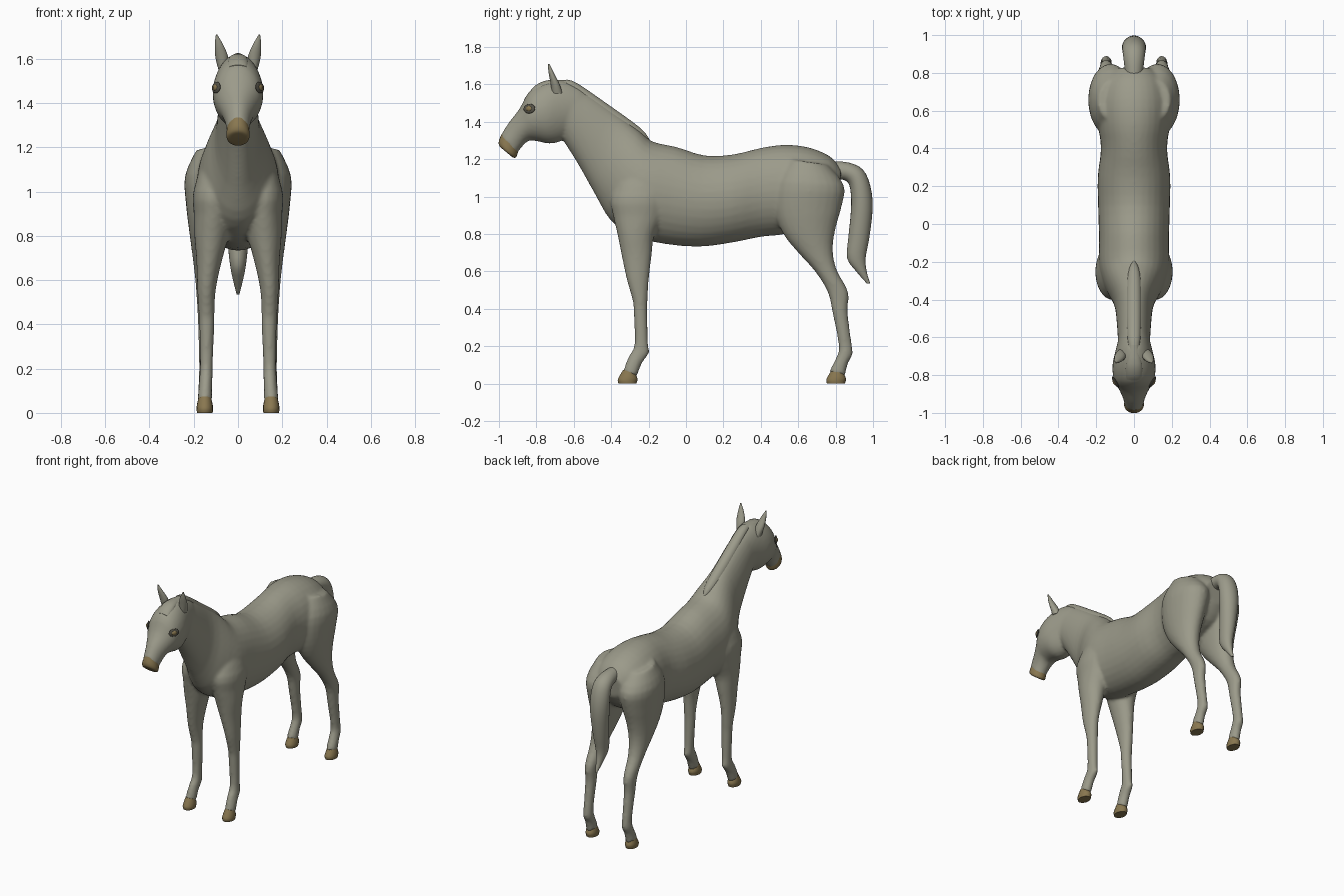
import bpy, bmesh, math
from mathutils import Vector
from mathutils.bvhtree import BVHTree


def material(name, rgb):
    m = bpy.data.materials.new(name)
    m.diffuse_color = (*rgb, 1)
    return m


COAT = material("grey_coat", (0.33, 0.325, 0.255))
HORN = material("brown_horn", (0.25, 0.185, 0.08))
DARK = material("dark_lid", (0.09, 0.085, 0.065))


def spline(a, b, c, d, t):
    return 0.5 * (2 * b + (c - a) * t + (2 * a - 5 * b + 4 * c - d) * t * t
                  + (3 * b - a - 3 * c + d) * t ** 3)


def loft(bm, sections, side=1, segs=24, steps=3):
    """Oval rings; each section is y1, z1, y2, z2 (opposite edges), half width, x centre."""
    s = [tuple(p) + (0,) * (6 - len(p)) for p in sections]
    rows = []
    for i in range(len(s) - 1):
        q = [s[max(i - 1, 0)], s[i], s[i + 1], s[min(i + 2, len(s) - 1)]]
        rows += [[spline(*v, k / steps) for v in zip(*q)] for k in range(steps)]
    rows.append(s[-1])
    rings = []
    for y1, z1, y2, z2, w, xc in rows:
        ring = []
        for k in range(segs):
            a = math.tau * k / segs
            c, h = math.cos(a), math.sin(a)
            ring.append(bm.verts.new((side * (xc + w * c),
                                      (y1 + y2) / 2 + (y1 - y2) / 2 * h,
                                      (z1 + z2) / 2 + (z1 - z2) / 2 * h)))
        rings.append(ring)
    faces = [bm.faces.new(rings[0]), bm.faces.new(rings[-1])]
    for r, n in zip(rings, rings[1:]):
        for k in range(segs):
            j = (k + 1) % segs
            faces.append(bm.faces.new((r[k], r[j], n[j], n[k])))
    bmesh.ops.recalc_face_normals(bm, faces=faces)


def finish(name, bm, mat):
    me = bpy.data.meshes.new(name)
    bm.to_mesh(me)
    bm.free()
    me.materials.append(mat)
    ob = bpy.data.objects.new(name, me)
    bpy.context.collection.objects.link(ob)
    bpy.ops.object.select_all(action='DESELECT')
    ob.select_set(True)
    bpy.context.view_layer.objects.active = ob
    bpy.ops.object.shade_smooth_by_angle(angle=math.radians(50))
    return ob


def part(name, sections, mat, side=1, **kw):
    bm = bmesh.new()
    loft(bm, sections, side, **kw)
    return finish(name, bm, mat)


# Neck running into the barrel and rump
TRUNK = [(-.60, 1.60, -.65, 1.29, .085), (-.50, 1.54, -.575, 1.17, .09),
         (-.36, 1.44, -.485, 1.01, .105), (-.25, 1.355, -.40, .87, .155),
         (-.18, 1.295, -.27, .785, .185), (-.05, 1.265, -.10, .745, .185),
         (.10, 1.22, .08, .733, .19), (.25, 1.225, .25, .755, .192),
         (.40, 1.26, .40, .785, .175), (.53, 1.277, .53, .80, .19),
         (.66, 1.262, .64, .85, .19), (.77, 1.215, .75, .90, .16),
         (.83, 1.15, .82, 1.0, .09)]
HEAD = [(-.56, 1.58, -.60, 1.35, .075), (-.66, 1.622, -.66, 1.30, .095),
        (-.76, 1.61, -.73, 1.283, .114), (-.84, 1.56, -.80, 1.297, .108),
        (-.89, 1.47, -.845, 1.297, .083), (-.948, 1.395, -.88, 1.262, .06),
        (-.993, 1.325, -.91, 1.22, .05)]
FORELEG = [(-.32, 1.17, -.13, 1.17, .05, .10), (-.40, 1.0, -.10, 1.0, .092, .11),
           (-.39, .90, -.12, .90, .087, .113), (-.367, .80, -.17, .79, .077, .12),
           (-.345, .69, -.183, .69, .058, .13), (-.318, .56, -.198, .56, .042, .142),
           (-.287, .45, -.205, .45, .036, .142), (-.28, .39, -.207, .39, .034, .141),
           (-.275, .21, -.203, .22, .029, .143), (-.305, .15, -.197, .165, .03, .145),
           (-.325, .10, -.235, .11, .031, .148), (-.337, .06, -.262, .04, .033, .15)]
HINDLEG = [(.55, 1.20, .76, 1.17, .08, .11), (.475, 1.08, .845, 1.06, .118, .122),
           (.47, .93, .833, .95, .107, .128), (.52, .80, .80, .83, .085, .135),
           (.60, .70, .785, .72, .066, .14), (.69, .60, .805, .61, .049, .145),
           (.757, .49, .868, .49, .038, .147), (.785, .37, .864, .39, .033, .147),
           (.817, .20, .882, .24, .029, .147), (.803, .14, .892, .16, .031, .147),
           (.778, .09, .867, .11, .031, .149), (.765, .06, .85, .04, .033, .15)]

body = bmesh.new()
loft(body, TRUNK, segs=32)
loft(body, HEAD, segs=32)
for side in (-1, 1):
    loft(body, FORELEG, side)
    loft(body, HINDLEG, side)

# Eyes sit on the skin of the head
tree = BVHTree.FromBMesh(body)
for side, tag in ((-1, "left"), (1, "right")):
    spot, normal, _, _ = tree.find_nearest(Vector((side * .12, -.85, 1.475)))
    normal = Vector((side * .85, -.5, .12)).normalized()
    turn = normal.to_track_quat('Z', 'Y')
    for name, size, mat, lift in (("eye_lid", (.036, .026, .008), DARK, .002),
                                  ("eye", (.02, .016, .012), HORN, .003)):
        bm = bmesh.new()
        bmesh.ops.create_uvsphere(bm, u_segments=16, v_segments=8, radius=1)
        ob = finish(f"{tag}_{name}", bm, mat)
        ob.location = spot + normal * lift
        ob.rotation_euler = turn.to_euler()
        ob.scale = size

# Fuse the body volumes into one smooth skin
skin = finish("body", body, COAT)
fuse = skin.modifiers.new("fuse", 'REMESH')
fuse.mode = 'VOXEL'
fuse.voxel_size = .011
fuse.use_smooth_shade = True
soft = skin.modifiers.new("soften", 'SMOOTH')
soft.factor = .5
soft.iterations = 5

# Muzzle tip
part("muzzle", [(-.985, 1.335, -.897, 1.24, .049), (-1.0, 1.30, -.908, 1.212, .053),
                (-1.0, 1.275, -.922, 1.208, .047), (-.99, 1.262, -.94, 1.22, .028)], HORN)

# Crest of the mane and forelock
part("mane", [(-.64, 1.626, -.64, 1.57, .03), (-.58, 1.605, -.60, 1.55, .035),
              (-.42, 1.495, -.45, 1.42, .04), (-.28, 1.395, -.31, 1.32, .038),
              (-.222, 1.345, -.24, 1.29, .025), (-.195, 1.305, -.21, 1.28, .008)], COAT)
part("forelock", [(-.64, 1.622, -.64, 1.58, .025), (-.74, 1.622, -.73, 1.575, .042),
                  (-.80, 1.598, -.78, 1.55, .046), (-.828, 1.572, -.815, 1.545, .042)], COAT)

# Tail
part("tail", [(.77, 1.19, .79, 1.09, .045), (.87, 1.182, .84, 1.09, .053),
              (.945, 1.145, .872, 1.065, .06), (.985, 1.06, .883, .99, .064),
              (.998, .94, .88, .90, .06), (.98, .78, .868, .78, .048),
              (.96, .67, .862, .67, .036), (.967, .595, .91, .60, .022),
              (.985, .535, .967, .535, .006)], COAT)

EAR = [(-.715, 1.55, -.66, 1.55, .02, .068), (-.725, 1.61, -.675, 1.60, .029, .073),
       (-.735, 1.665, -.703, 1.655, .02, .085), (-.738, 1.71, -.73, 1.71, .003, .097)]
HOOF = [(0, .075, .066, .05, .03, .15), (-.018, .045, .076, .025, .036, .15),
        (-.03, .02, .072, .008, .037, .15), (-.026, 0, .07, 0, .035, .15)]
for side, tag in ((-1, "left"), (1, "right")):
    part(f"{tag}_ear", EAR, COAT, side, segs=16)
    for name, y in (("front", -.335), ("hind", .78)):
        hoof = [(a + y, b, c + y, d, w, x) for a, b, c, d, w, x in HOOF]
        part(f"{tag}_{name}_hoof", hoof, HORN, side, segs=16)
